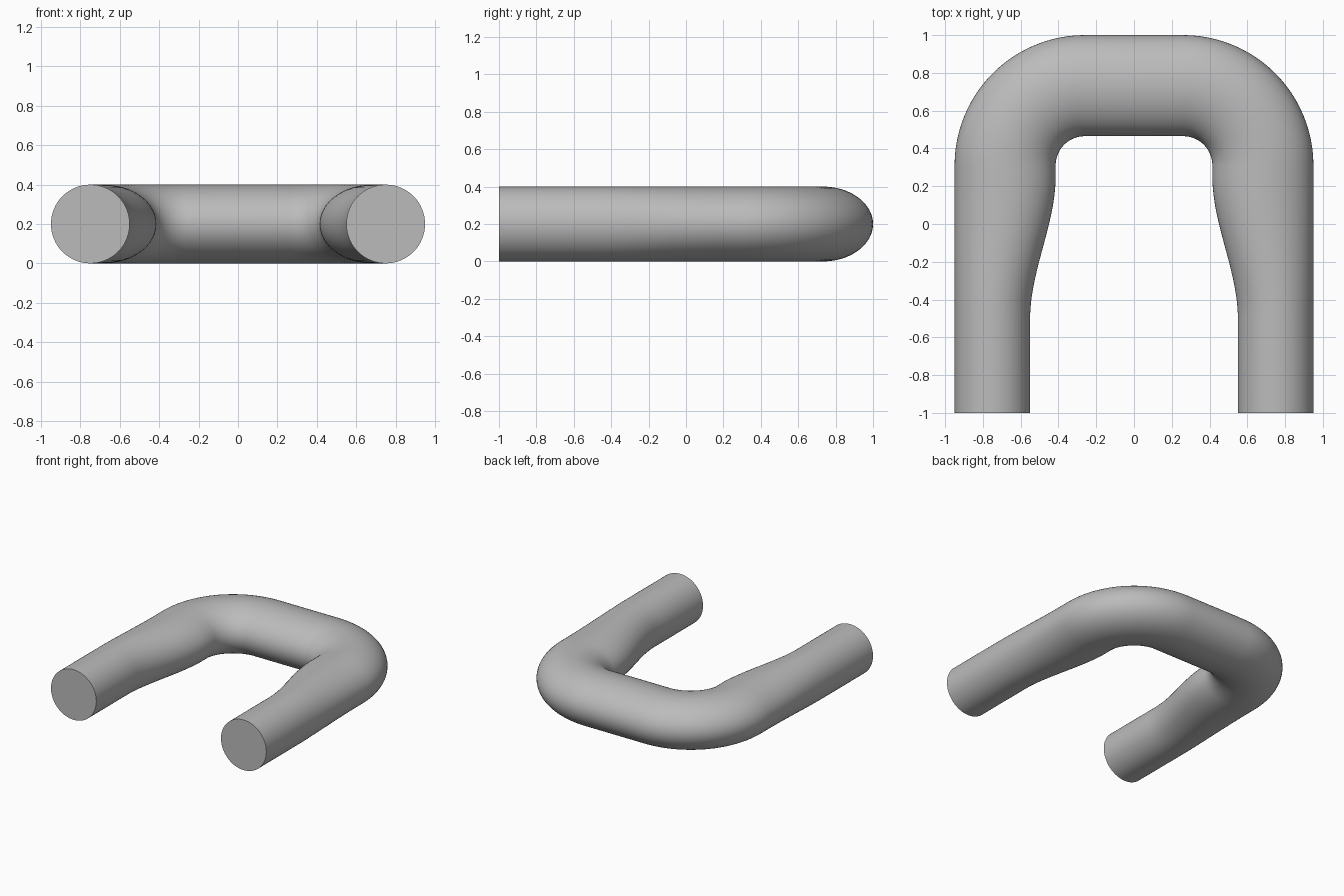
import bpy, bmesh, math

SIDES = 64
LEG_X, LEG_R = 0.75, 0.2        # round leg section
BEND_X, BEND_W = 0.6825, 0.2675  # wider oval section at the bend
CX, CY = 0.26, 0.31              # centre of the corner bend

cube = bpy.data.objects.get("Cube")
if cube:
    bpy.data.objects.remove(cube, do_unlink=True)

grey = bpy.data.materials.new("plain grey")
grey.use_nodes = True
colour = (0.5, 0.5, 0.5, 1)
grey.diffuse_color = colour
grey.node_tree.nodes["Principled BSDF"].inputs["Base Color"].default_value = colour


def half_path():
    """Stations (x, y, outward angle, half width) from leg end to the middle."""
    stations = [(LEG_X, -1.0, 0.0, LEG_R)]
    steps = 24
    for i in range(steps + 1):       # leg swelling inward
        t = i / steps
        s = t * t * (3 - 2 * t)
        stations.append((LEG_X + (BEND_X - LEG_X) * s, -0.5 + 0.75 * t, 0.0,
                         LEG_R + (BEND_W - LEG_R) * s))
    r = BEND_X - CX
    for i in range(steps + 1):       # corner bend
        a = math.pi / 2 * i / steps
        stations.append((CX + r * math.cos(a), CY + r * math.sin(a), a, BEND_W))
    return stations


# Mirror the half path to get the whole tube
half = half_path()
path = half + [(-x, y, math.pi - a, w) for x, y, a, w in reversed(half)]

bm = bmesh.new()
rings = []
for x, y, a, w in path:
    ring = []
    for k in range(SIDES):
        p = 2 * math.pi * k / SIDES
        d = w * math.cos(p)
        ring.append(bm.verts.new((x + d * math.cos(a), y + d * math.sin(a),
                                  LEG_R + LEG_R * math.sin(p))))
    rings.append(ring)
for r0, r1 in zip(rings, rings[1:]):
    for k in range(SIDES):
        n = (k + 1) % SIDES
        bm.faces.new((r0[k], r0[n], r1[n], r1[k]))
# Flat end caps
bm.faces.new(rings[0])
bm.faces.new(rings[-1])
bmesh.ops.recalc_face_normals(bm, faces=bm.faces)

mesh = bpy.data.meshes.new("bent_tube")
bm.to_mesh(mesh)
bm.free()
mesh.materials.append(grey)
tube = bpy.data.objects.new("bent_tube", mesh)
bpy.context.collection.objects.link(tube)
bpy.context.view_layer.objects.active = tube
tube.select_set(True)
bpy.ops.object.shade_smooth_by_angle(angle=math.radians(40))
